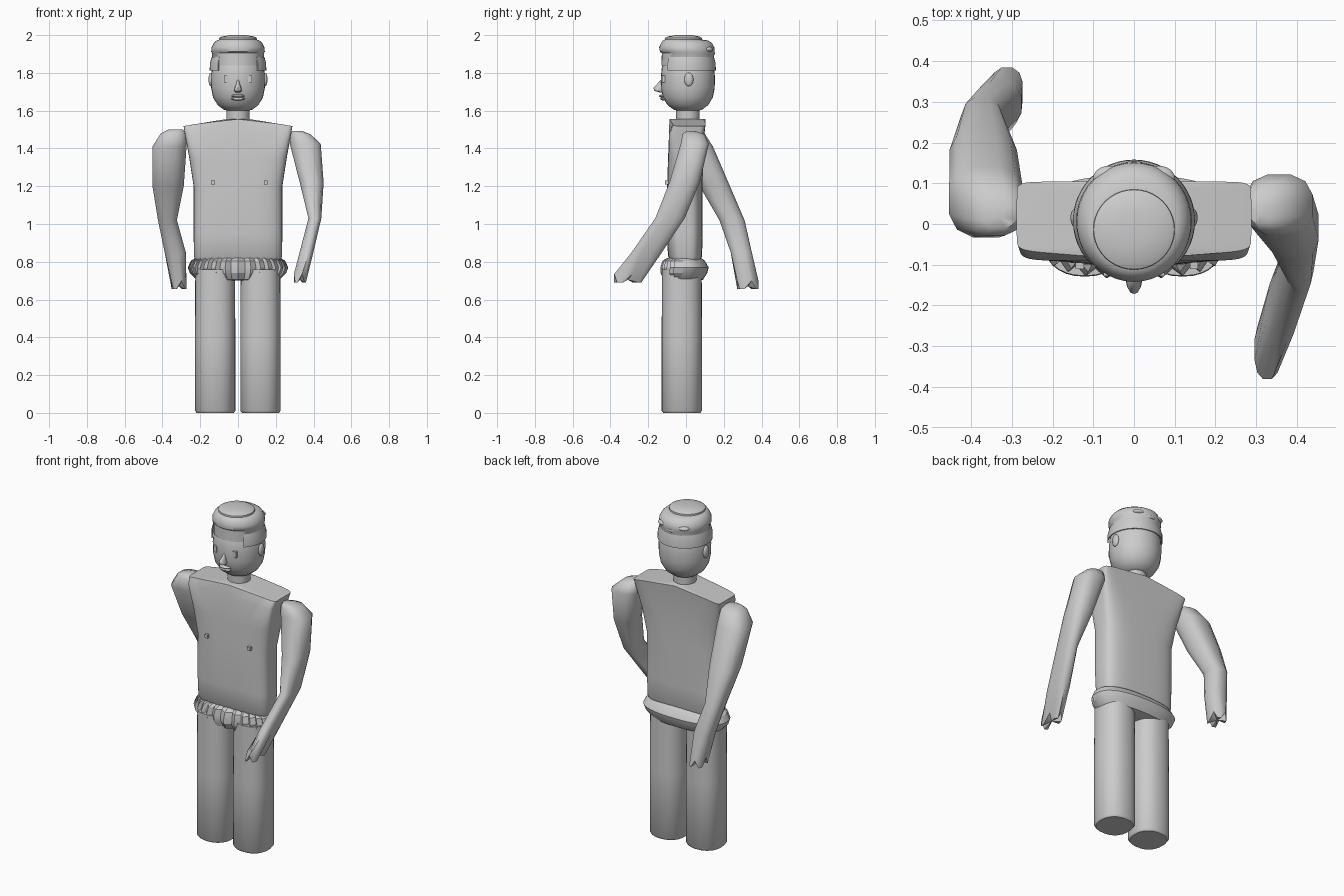
import bpy, bmesh, math
from mathutils import Vector

cube = bpy.data.objects.get("Cube")
if cube:
    bpy.data.objects.remove(cube)

grey = bpy.data.materials.new("light grey")
grey.use_nodes = True
GREY = (0.6, 0.6, 0.6, 1)
grey.diffuse_color = GREY
grey.node_tree.nodes["Principled BSDF"].inputs["Base Color"].default_value = GREY


def finish(name, bm, angle=40):
    bmesh.ops.recalc_face_normals(bm, faces=bm.faces)
    mesh = bpy.data.meshes.new(name)
    bm.to_mesh(mesh)
    bm.free()
    mesh.materials.append(grey)
    ob = bpy.data.objects.new(name, mesh)
    bpy.context.collection.objects.link(ob)
    bpy.ops.object.select_all(action="DESELECT")
    ob.select_set(True)
    bpy.context.view_layer.objects.active = ob
    bpy.ops.object.shade_smooth_by_angle(angle=math.radians(angle))
    return ob


def oval(z, x0, x1, y0, y1, n=32, power=2, start=0.0):
    """Closed superellipse section filling the given x and y ranges."""
    points = []
    for i in range(n):
        a = 2 * math.pi * i / n + start
        c, s = math.cos(a), math.sin(a)
        cx = math.copysign(abs(c) ** (2 / power), c)
        cy = math.copysign(abs(s) ** (2 / power), s)
        points.append(Vector(((x0 + x1) / 2 + cx * (x1 - x0) / 2,
                              (y0 + y1) / 2 + cy * (y1 - y0) / 2, z)))
    return points


def loft(name, sections, angle=40):
    """Skin a list of sections with equal point counts and close both ends."""
    bm = bmesh.new()
    rings = [[bm.verts.new(p) for p in sec] for sec in sections]
    n = len(rings[0])
    for a, b in zip(rings, rings[1:]):
        for i in range(n):
            j = (i + 1) % n
            bm.faces.new((a[i], a[j], b[j], b[i]))
    for ring in (rings[0], rings[-1]):
        mid = bm.verts.new(sum((v.co for v in ring), Vector()) / n)
        for i in range(n):
            bm.faces.new((ring[i], ring[(i + 1) % n], mid))
    return finish(name, bm, angle)


def box(name, centre, size):
    bm = bmesh.new()
    bmesh.ops.create_cube(bm, size=1)
    for v in bm.verts:
        v.co = Vector([c + k * s for c, k, s in zip(centre, v.co, size)])
    return finish(name, bm, 30)


def ball(name, centre, size, angle=60):
    bm = bmesh.new()
    bmesh.ops.create_uvsphere(bm, u_segments=24, v_segments=16, radius=1)
    for v in bm.verts:
        v.co = Vector([c + k * s for c, k, s in zip(centre, v.co, size)])
    return finish(name, bm, angle)


# Legs: straight pillars with softened ends
for side, x in (("left", 0.119), ("right", -0.121)):
    loft(side + "_leg", [oval(z, x - r, x + r, -0.022 - r, -0.022 + r, power=2.3)
                         for z, r in ((0, 0.098), (0.012, 0.107), (0.4, 0.107), (0.76, 0.105))])

# Waistband: bulging ring, pleated across the front
band = []
for z, hx, front, back in ((0.70, 0.19, -0.10, 0.07), (0.705, 0.22, -0.115, 0.09),
                           (0.74, 0.255, -0.135, 0.112), (0.77, 0.266, -0.135, 0.12),
                           (0.805, 0.25, -0.125, 0.10), (0.82, 0.225, -0.10, 0.08)):
    ring = oval(z, -hx, hx, front, back, 64, 2.4)
    for i, p in enumerate(ring):
        if i % 2 and p.y < -0.04:
            p.y += 0.022
    band.append(ring)
loft("waistband", band, 25)

# Torso: rounded at the waist, boxy and sloping at the shoulders
torso = [oval(z, -hx, hx, f, b, 48, p) for z, hx, f, b, p in (
    (0.805, 0.225, -0.08, 0.075, 3.5), (0.83, 0.233, -0.095, 0.085, 3.5),
    (0.95, 0.235, -0.102, 0.088, 3.5), (1.2, 0.235, -0.10, 0.088, 3.5),
    (1.35, 0.258, -0.095, 0.09, 5), (1.48, 0.282, -0.09, 0.098, 10),
    (1.555, 0.288, -0.088, 0.104, 14))]
for p in torso[-1]:
    p.z -= 0.16 * max(abs(p.x) - 0.06, 0)
    if p.y < 0:
        p.y += 0.08 * abs(p.x)
cap = [Vector((p.x * 0.2, p.y * 0.9, 1.556)) for p in torso[-1]]
loft("torso", torso + [cap], 35)
for side, x in (("left", 0.147), ("right", -0.133)):
    box(side + "_chest_stud", (x, -0.1, 1.22), (0.02, 0.022, 0.02))

# Arms: bent lofts with rounded shoulders and ragged cuffs
LEFT = ((1.492, 0.285, 0.34, 0.0, 0.05), (1.475, 0.275, 0.385, -0.02, 0.10),
        (1.425, 0.272, 0.44, -0.03, 0.123), (1.22, 0.325, 0.455, -0.09, 0.075),
        (1.03, 0.372, 0.442, -0.165, -0.005), (0.85, 0.325, 0.40, -0.29, -0.125),
        (0.715, 0.295, 0.36, -0.382, -0.235))
RIGHT = ((1.50, -0.37, -0.29, -0.01, 0.05), (1.48, -0.41, -0.272, -0.03, 0.10),
         (1.41, -0.456, -0.27, -0.035, 0.145), (1.2, -0.455, -0.285, 0.07, 0.235),
         (1.02, -0.425, -0.322, 0.175, 0.312), (0.85, -0.39, -0.275, 0.235, 0.35),
         (0.68, -0.352, -0.272, 0.27, 0.385))
for side, rows in (("left", LEFT), ("right", RIGHT)):
    rings = [oval(*row, n=12, power=2.6, start=0.26) for row in rows]
    for i, p in enumerate(rings[-1]):
        p.z += 0.02 if i % 3 == 0 else -0.025
    loft(side + "_arm", rings, 50)

# Neck and head
loft("neck", [oval(z, -0.062, 0.062, -0.052, 0.072) for z in (1.53, 1.63)])
loft("head", [oval(z, -r, r, 0.01 - r, 0.01 + r) for z, r in (
    (1.598, 0.05), (1.606, 0.077), (1.63, 0.108), (1.67, 0.132), (1.72, 0.142),
    (1.78, 0.143), (1.83, 0.138), (1.88, 0.12))], 60)

# Face: eyes, nose, mouth and ears
for side, s in (("left", 1), ("right", -1)):
    box(side + "_eye", (s * 0.064, -0.117, 1.768), (0.022, 0.02, 0.036))
    ball(side + "_ear", (s * 0.143, 0.015, 1.765), (0.013, 0.024, 0.036))
loft("nose", [oval(z, -w, w, f, -0.11, 12) for z, w, f in (
    (1.695, 0.01, -0.135), (1.705, 0.02, -0.168), (1.72, 0.018, -0.172),
    (1.745, 0.009, -0.15), (1.765, 0.005, -0.13))], 50)
for name, z, reach in (("upper_lip", 1.678, 0.024), ("lower_lip", 1.663, 0.018)):
    ball(name, (0, -0.119, z), (0.036, reach, 0.009))

# Cap: band, rolled crown and raised top disc
cap_rows = ((1.84, 0.135, -0.130, 0.146), (1.905, 0.138, -0.128, 0.15),
            (1.912, 0.142, -0.138, 0.152), (1.935, 0.140, -0.142, 0.15),
            (1.958, 0.128, -0.132, 0.138), (1.972, 0.113, -0.122, 0.115),
            (1.976, 0.100, -0.112, 0.085), (1.985, 0.099, -0.111, 0.084),
            (1.993, 0.083, -0.095, 0.07), (2.0, 0.04, -0.05, 0.03))
loft("cap", [oval(z, -hx, hx, f, b, 40) for z, hx, f, b in cap_rows], 45)

# Neck flap of the cap: curved strip round the sides and back
bm = bmesh.new()
rows = []
for z, r in ((1.812, 0.144), (1.812, 0.15), (1.85, 0.149), (1.885, 0.14)):
    rows.append([bm.verts.new((r * math.cos(a), 0.008 + r * math.sin(a), z))
                 for a in (math.radians(-45 + 270 * i / 36) for i in range(37))])
for a, b in zip(rows, rows[1:] + rows[:1]):
    for i in range(36):
        bm.faces.new((a[i], a[i + 1], b[i + 1], b[i]))
for i in (0, 36):
    bm.faces.new([row[i] for row in rows])
finish("cap_flap", bm, 45)

# Folds gathered at the back of the cap
for i, (x, z) in enumerate(((0.06, 1.925), (-0.06, 1.925), (0.0, 1.905))):
    ball("cap_fold_%d" % (i + 1), (x, 0.125 - abs(x) * 0.2, z), (0.04, 0.03, 0.016))
